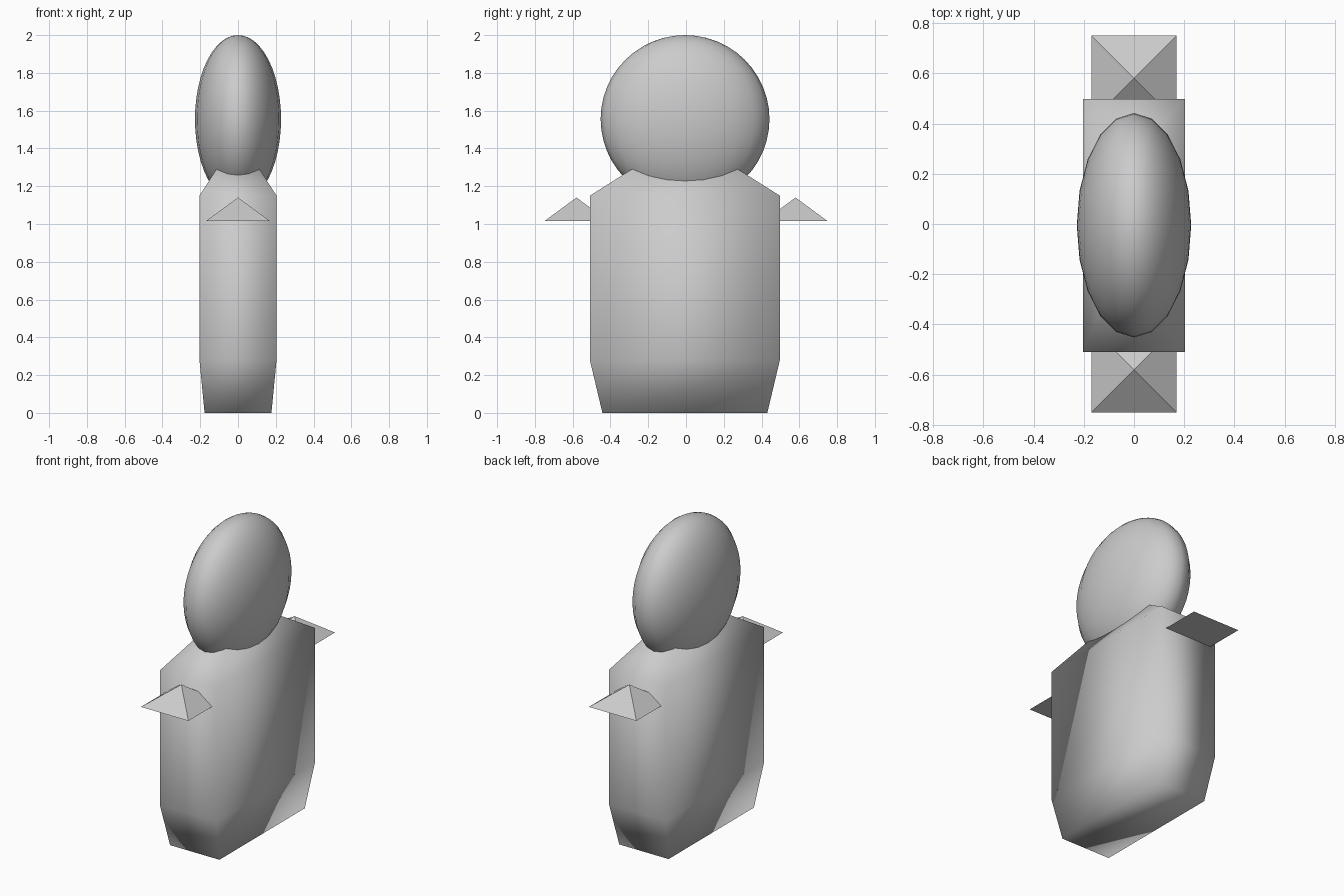
import bpy, bmesh

if "Cube" in bpy.data.objects:
    bpy.data.objects.remove(bpy.data.objects["Cube"])


def tapered_body(name, centre_y, half_x, half_y, levels):
    """Stack rectangles (z, scale) into a closed tapered block."""
    bm = bmesh.new()
    rings = []
    for z, s in levels:
        rings.append([bm.verts.new((sx * half_x * s, centre_y + sy * half_y * s, z))
                      for sx, sy in ((-1, -1), (1, -1), (1, 1), (-1, 1))])
    for low, high in zip(rings, rings[1:]):
        for i in range(4):
            j = (i + 1) % 4
            bm.faces.new((low[i], low[j], high[j], high[i]))
    bm.faces.new(rings[0][::-1])
    bm.faces.new(rings[-1])
    mesh = bpy.data.meshes.new(name)
    bm.to_mesh(mesh)
    bm.free()
    obj = bpy.data.objects.new(name, mesh)
    bpy.context.collection.objects.link(obj)
    return obj


# Body: block with tapered foot and sloped shoulders running up into the head
body = tapered_body("body", -0.006, 0.204, 0.503,
                    [(0.0, 0.868), (0.28, 1.0), (1.15, 1.0), (1.34, 0.4)])
body.data.shade_smooth()

# Head: smooth ellipsoid, thin in x
bpy.ops.mesh.primitive_uv_sphere_add(segments=20, ring_count=24, radius=1,
                                     location=(0, -0.005, 1.555))
head = bpy.context.object
head.name = "head"
head.scale = (0.228, 0.447, 0.445)
bpy.ops.object.shade_smooth()

# Hands: flat four-sided pyramids poking out of the body at front and back
for side, label in ((-1, "front"), (1, "back")):
    hand = tapered_body(label + "_hand", side * 0.58, 0.17, 0.17,
                        [(1.015, 1.0), (1.14, 0.001)])
